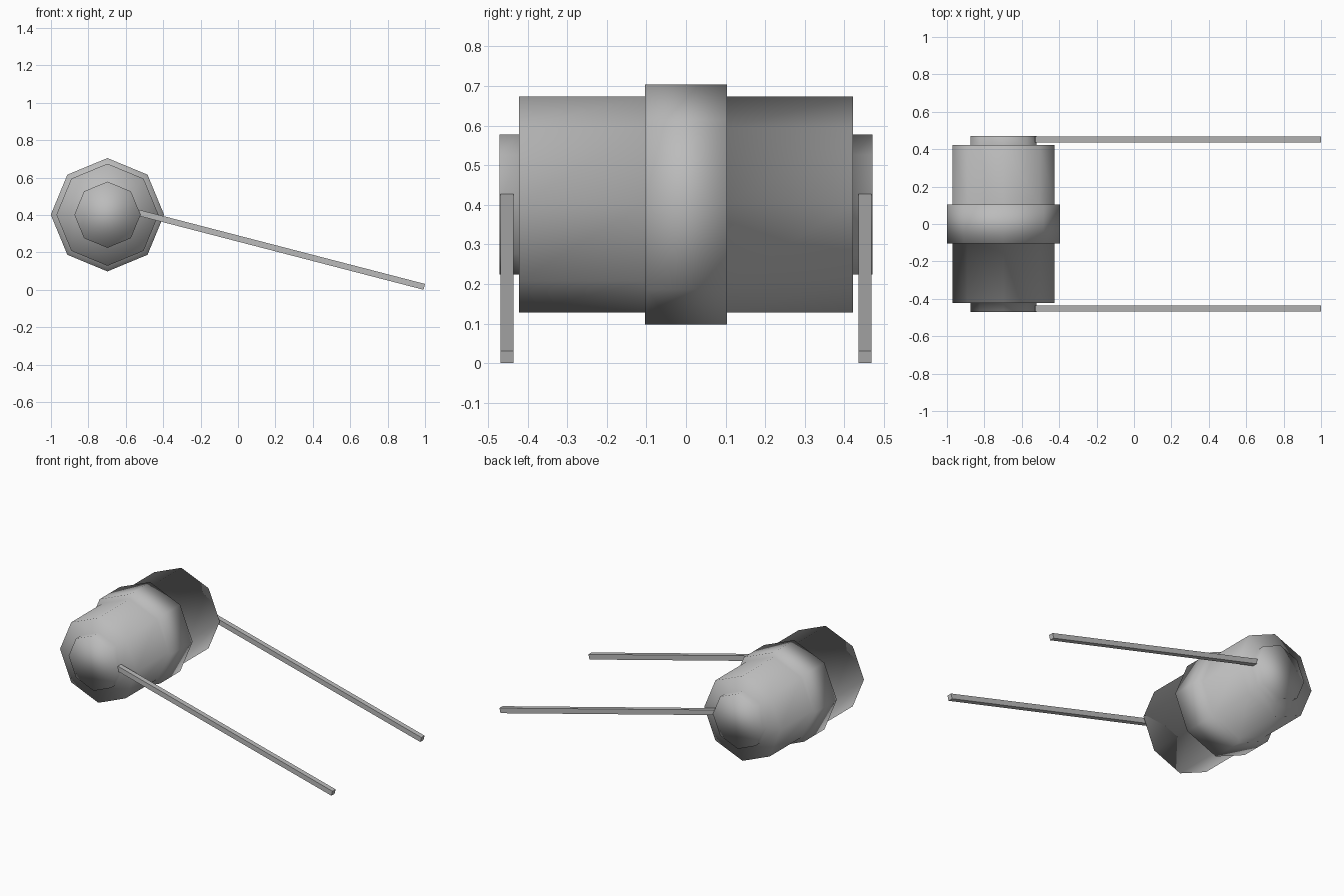
import bpy, bmesh, math
from mathutils import Vector

cube = bpy.data.objects.get("Cube")
if cube:
    bpy.data.objects.remove(cube, do_unlink=True)

grey = bpy.data.materials.new("plain grey")
grey.use_nodes = True
grey.diffuse_color = (0.5, 0.5, 0.5, 1)
grey.node_tree.nodes["Principled BSDF"].inputs["Base Color"].default_value = (0.5, 0.5, 0.5, 1)

SIDES = 8
AXLE = Vector((-0.698, 0, 0.401))


def finish(bm, name, smooth):
    """Turn a bmesh into a named grey object."""
    bmesh.ops.recalc_face_normals(bm, faces=bm.faces)
    for face in bm.faces:
        face.smooth = smooth
    mesh = bpy.data.meshes.new(name)
    bm.to_mesh(mesh)
    bm.free()
    mesh.materials.append(grey)
    obj = bpy.data.objects.new(name, mesh)
    bpy.context.collection.objects.link(obj)
    return obj


# Roller: stepped eight-sided profile along y, softly shaded all over
half = [(0.177, 0.471), (0.177, 0.422), (0.273, 0.422), (0.273, 0.103), (0.303, 0.103)]
profile = [(r, -y) for r, y in half] + [(r, y) for r, y in reversed(half)]
bm = bmesh.new()
rings = []
for r, y in profile:
    angles = [math.tau * i / SIDES for i in range(SIDES)]
    rings.append([bm.verts.new(AXLE + Vector((r * math.cos(a), y, r * math.sin(a))))
                  for a in angles])
for a, b in zip(rings, rings[1:]):
    for i in range(SIDES):
        j = (i + 1) % SIDES
        bm.faces.new((a[i], a[j], b[j], b[i]))
bm.faces.new(rings[0])
bm.faces.new(rings[-1])
finish(bm, "roller", True)

# Handles: thin square bars sloping from the hubs down to the ground
start, end = Vector((-0.527, 0, 0.427)), Vector((1.0, 0, 0.031))
THICK = 0.032
along = (end - start).normalized()
down = Vector((along.z, 0, -along.x)) * THICK
for side, name in ((-1, "front_handle"), (1, "back_handle")):
    bm = bmesh.new()
    outline = [start, end, end + down, start + down]
    near, far = [[bm.verts.new(p + Vector((0, side * 0.452 + dy, 0))) for p in outline]
                 for dy in (-THICK / 2, THICK / 2)]
    bm.faces.new(near)
    bm.faces.new(far)
    for i in range(4):
        j = (i + 1) % 4
        bm.faces.new((near[i], near[j], far[j], far[i]))
    finish(bm, name, False)
